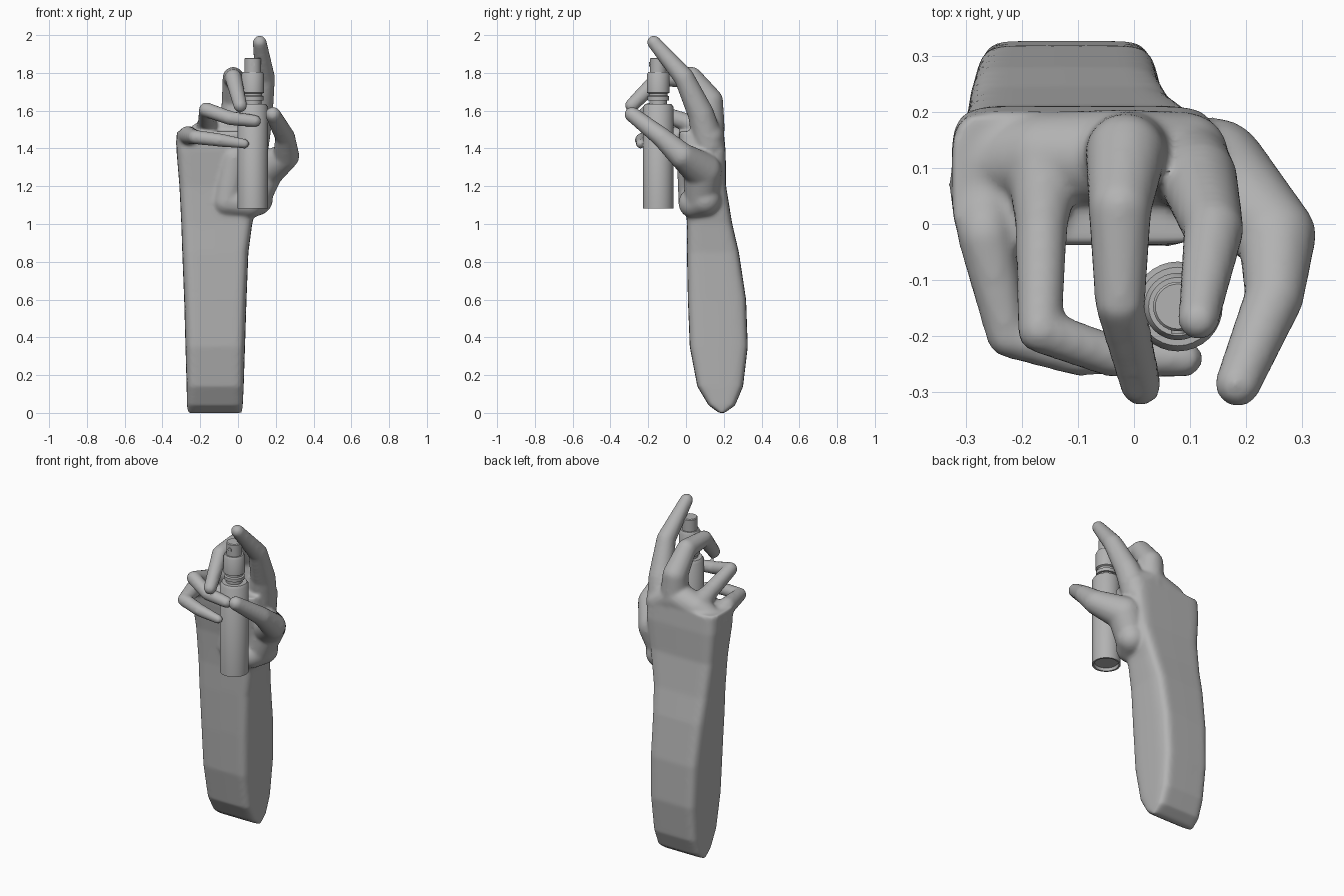
import bpy, bmesh, math
from mathutils import Matrix, Vector

cube = bpy.data.objects.get("Cube")
if cube:
    bpy.data.objects.remove(cube)

grey = bpy.data.materials.new("plain_grey")
grey.use_nodes = True
GREY = (0.45, 0.45, 0.45, 1)
grey.diffuse_color = GREY
grey.node_tree.nodes["Principled BSDF"].inputs["Base Color"].default_value = GREY


def finish(bm, name):
    bmesh.ops.recalc_face_normals(bm, faces=bm.faces)
    mesh = bpy.data.meshes.new(name)
    bm.to_mesh(mesh)
    bm.free()
    obj = bpy.data.objects.new(name, mesh)
    bpy.context.collection.objects.link(obj)
    mesh.materials.append(grey)
    bpy.ops.object.select_all(action='DESELECT')
    obj.select_set(True)
    bpy.context.view_layer.objects.active = obj
    return obj


def loft(bm, rings):
    for a, b in zip(rings, rings[1:]):
        for i in range(len(a)):
            j = (i + 1) % len(a)
            bm.faces.new((a[i], a[j], b[j], b[i]))
    bm.faces.new(rings[0][::-1])
    bm.faces.new(rings[-1])


def slab_ring(bm, z, x0, x1, y0, y1, steps=40, power=0.36):
    # rounded rectangle section
    ring = []
    for i in range(steps):
        a = math.tau * i / steps
        c, s = math.cos(a), math.sin(a)
        px = math.copysign(abs(c) ** (power * 0.6), c)
        py = math.copysign(abs(s) ** (power * 1.4), s)
        ring.append(bm.verts.new(((x0 + x1) / 2 + px * (x1 - x0) / 2,
                                  (y0 + y1) / 2 + py * (y1 - y0) / 2, z)))
    return ring


# Unit directions shared by every ball joint
ball = bmesh.new()
bmesh.ops.create_icosphere(ball, subdivisions=3, radius=1)
directions = [v.co.copy() for v in ball.verts]
ball.free()


def limb(bm, joints):
    # chain of hulls around pairs of balls
    for pair in zip(joints, joints[1:]):
        verts = [bm.verts.new(Vector((x, y, z)) + d * r)
                 for x, y, z, r in pair for d in directions]
        bmesh.ops.convex_hull(bm, input=verts)
        loose = [v for v in bm.verts if not v.link_faces]
        bmesh.ops.delete(bm, geom=loose, context='VERTS')


# Forearm and palm
bm = bmesh.new()
sections = [
    (0.0, -0.265, 0.02, 0.175, 0.205), (0.04, -0.27, 0.025, 0.12, 0.26),
    (0.14, -0.272, 0.03, 0.06, 0.302), (0.35, -0.278, 0.037, 0.02, 0.327),
    (0.6, -0.285, 0.045, 0.01, 0.318), (0.85, -0.295, 0.055, 0.005, 0.28),
    (1.0, -0.3, 0.075, 0.005, 0.245), (1.2, -0.31, 0.12, -0.005, 0.212),
    (1.38, -0.325, 0.15, -0.03, 0.21), (1.49, -0.325, 0.13, -0.04, 0.2),
]
loft(bm, [slab_ring(bm, *s) for s in sections])
# Knuckle row and heel of the palm
limb(bm, [(-0.25, 0.11, 1.43, 0.07), (-0.16, 0.12, 1.48, 0.08), (-0.02, 0.12, 1.52, 0.085),
          (0.09, 0.12, 1.46, 0.08)])
limb(bm, [(-0.06, 0.04, 1.12, 0.08), (0.06, 0.04, 1.11, 0.08), (0.1, 0.1, 1.13, 0.085)])
limb(bm, [(-0.06, 0.04, 1.12, 0.08), (-0.02, 0.03, 1.35, 0.08)])
# Little, ring, middle and index fingers
limb(bm, [(-0.27, 0.07, 1.43, 0.06), (-0.265, -0.02, 1.47, 0.05),
          (-0.225, -0.2, 1.46, 0.038), (-0.1, -0.235, 1.445, 0.036), (0.035, -0.24, 1.425, 0.026)])
limb(bm, [(-0.16, 0.12, 1.49, 0.07), (-0.165, 0.0, 1.54, 0.047),
          (-0.168, -0.19, 1.605, 0.04), (-0.04, -0.235, 1.56, 0.038), (0.09, -0.24, 1.545, 0.033)])
limb(bm, [(-0.01, 0.12, 1.5, 0.085), (-0.015, 0.125, 1.65, 0.072), (-0.025, 0.03, 1.775, 0.057),
          (-0.025, -0.14, 1.775, 0.045), (0.012, -0.287, 1.628, 0.037)])
limb(bm, [(0.08, 0.12, 1.42, 0.085), (0.115, 0.08, 1.58, 0.07),
          (0.142, -0.01, 1.775, 0.054), (0.115, -0.17, 1.962, 0.037)])
# Thumb
limb(bm, [(0.08, 0.08, 1.13, 0.09), (0.14, 0.09, 1.28, 0.1), (0.255, -0.02, 1.36, 0.07),
          (0.25, -0.13, 1.46, 0.053), (0.185, -0.285, 1.58, 0.041)])
hand = finish(bm, "hand_and_forearm")
remesh = hand.modifiers.new("blend", 'REMESH')
remesh.mode = 'VOXEL'
remesh.voxel_size = 0.01
soft = hand.modifiers.new("soften", 'SMOOTH')
soft.factor = 0.5
soft.iterations = 7
for mod in ("blend", "soften"):
    bpy.ops.object.modifier_apply(modifier=mod)
bpy.ops.object.shade_smooth_by_angle(angle=math.radians(50))


# Spray bottle pieces, turned around one axis
def turned(name, profile, sides=32):
    bm = bmesh.new()
    rings = [[bm.verts.new((0.078 + r * math.cos(math.tau * i / sides),
                            -0.147 + r * math.sin(math.tau * i / sides), z))
              for i in range(sides)] for r, z in profile]
    loft(bm, rings)
    finish(bm, name)
    bpy.ops.object.shade_smooth_by_angle(angle=math.radians(35))


turned("bottle", [(0.066, 1.1), (0.07, 1.083), (0.08, 1.083), (0.08, 1.62), (0.07, 1.635)])
turned("bottle_neck", [(0.046, 1.63), (0.046, 1.67)])
turned("pump_collar", [(0.058, 1.655), (0.058, 1.675), (0.05, 1.68), (0.05, 1.69),
                       (0.06, 1.695), (0.06, 1.79), (0.052, 1.805)])
turned("spray_button", [(0.044, 1.8), (0.044, 1.875), (0.04, 1.88)])

# Nozzle opening
bm = bmesh.new()
bmesh.ops.create_cone(bm, cap_ends=True, segments=16, radius1=0.012, radius2=0.012, depth=0.008)
bmesh.ops.rotate(bm, verts=bm.verts, matrix=Matrix.Rotation(math.pi / 2, 3, 'X'))
bmesh.ops.translate(bm, verts=bm.verts, vec=(0.078, -0.191, 1.845))
finish(bm, "nozzle")
